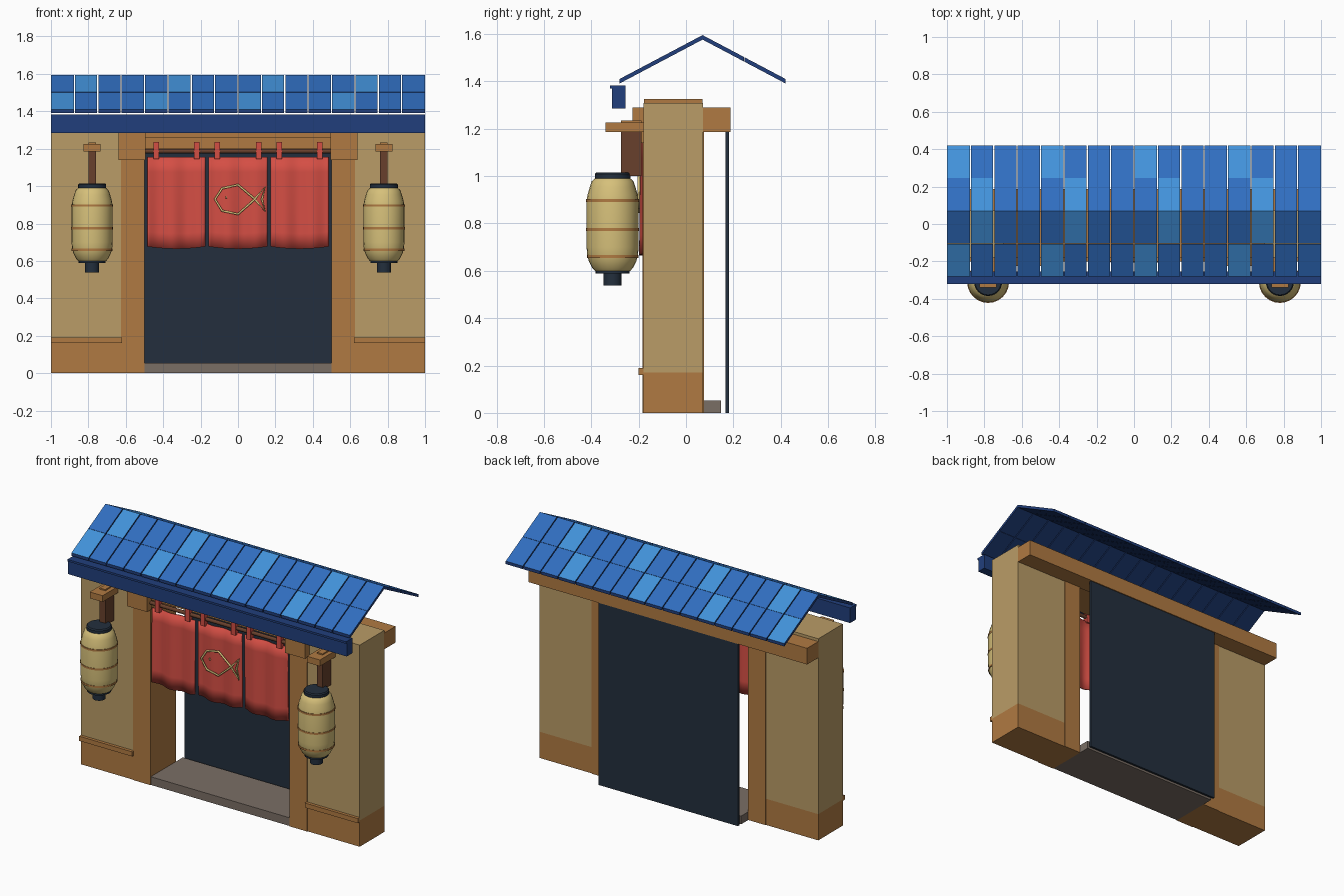
import bpy, bmesh, math
from mathutils import Vector

if "Cube" in bpy.data.objects:
    bpy.data.objects.remove(bpy.data.objects["Cube"])


def mat(name, r, g, b):
    lin = [((c / 255 + 0.055) / 1.055) ** 2.4 if c > 10 else c / 255 / 12.92 for c in (r, g, b)]
    m = bpy.data.materials.new(name)
    m.diffuse_color = (*lin, 1)
    m.use_nodes = True
    m.node_tree.nodes["Principled BSDF"].inputs["Base Color"].default_value = m.diffuse_color
    return m


PLASTER = mat("plaster", 186, 156, 103)
WOOD = mat("warm_wood", 176, 122, 66)
DARKWOOD = mat("dark_wood", 104, 64, 44)
RED = mat("red_cloth", 212, 78, 68)
SLATE = mat("dark_slate", 35, 47, 61)
PAPER = mat("lantern_paper", 214, 192, 122)
BLUE = mat("tile_blue", 48, 110, 192)
LIGHT = mat("tile_light_blue", 66, 146, 218)
NAVY = mat("navy", 33, 63, 124)
STONE = mat("stone", 122, 110, 101)


def finish(name, bm, mats):
    bmesh.ops.recalc_face_normals(bm, faces=bm.faces)
    me = bpy.data.meshes.new(name)
    bm.to_mesh(me)
    bm.free()
    for m in mats:
        me.materials.append(m)
    ob = bpy.data.objects.new(name, me)
    bpy.context.collection.objects.link(ob)
    return ob


def smooth(ob, angle=35):
    bpy.ops.object.select_all(action='DESELECT')
    ob.select_set(True)
    bpy.context.view_layer.objects.active = ob
    bpy.ops.object.shade_smooth_by_angle(angle=math.radians(angle))


def prism(bm, profile, x0, x1):
    """Extrude a y-z profile along x."""
    a = [bm.verts.new((x0, y, z)) for y, z in profile]
    b = [bm.verts.new((x1, y, z)) for y, z in profile]
    n = len(a)
    faces = [bm.faces.new(a), bm.faces.new(b[::-1])]
    for i in range(n):
        j = (i + 1) % n
        faces.append(bm.faces.new((a[i], b[i], b[j], a[j])))
    return faces


def box(name, m, x0, x1, y0, y1, z0, z1):
    bm = bmesh.new()
    prism(bm, [(y0, z0), (y1, z0), (y1, z1), (y0, z1)], x0, x1)
    return finish(name, bm, [m])


def box_pair(name, m, x0, x1, *rest):
    box(name + "_right", m, x0, x1, *rest)
    box(name + "_left", m, -x1, -x0, *rest)


# Walls, posts and trim on both sides
box_pair("wall", PLASTER, 0.62, 1, -0.18, 0.072, 0.17, 1.308)
box_pair("wall_base", WOOD, 0.62, 1, -0.18, 0.072, 0, 0.17)
box_pair("base_trim", WOOD, 0.62, 1, -0.2, -0.178, 0.16, 0.19)
box_pair("door_post", WOOD, 0.5, 0.625, -0.184, 0.076, 0, 1.29)
box_pair("corner_block", WOOD, 0.495, 0.64, -0.225, -0.18, 1.14, 1.29)

# Beams, back panel and doorstep
box("header_beam", WOOD, -0.7, 0.7, -0.178, 0.07, 1.2, 1.325)
box("header_lip", WOOD, -0.5, 0.5, -0.2, -0.178, 1.26, 1.29)
box("back_beam", WOOD, -1, 1, 0.068, 0.187, 1.185, 1.29)
box("back_panel", SLATE, -0.5, 0.5, 0.167, 0.181, 0, 1.185)
box("doorstep", STONE, -0.5, 0.5, -0.18, 0.148, 0, 0.053)

# Gutter with a small front lip
bm = bmesh.new()
prism(bm, [(-0.313, 1.285), (-0.255, 1.285), (-0.255, 1.383), (-0.32, 1.383),
           (-0.32, 1.37), (-0.313, 1.37)], -1, 1)
finish("gutter", bm, [NAVY])

# Gable roof: separate tiles, two rows per slope, lighter ones in a diagonal rhythm
bm = bmesh.new()
COLS, GAP, THICK = 16, 0.003, 0.019
W = 2 / COLS
for side in (-1, 1):
    for row in range(2):
        for col in range(COLS):
            t0, t1 = row / 2, (row + 1) / 2 - (0.004 if row == 0 else 0)
            (ya, za), (yb, zb) = [(0.07 + side * 0.35 * (1 - t), 1.41 + 0.185 * t) for t in (t0, t1)]
            faces = prism(bm, [(ya, za), (yb, zb), (yb, zb - THICK), (ya, za - THICK)],
                          -1 + col * W + (GAP if col else 0),
                          -1 + (col + 1) * W - (GAP if col < COLS - 1 else 0))
            faces[2].material_index = 2 if (col - row) % 4 == 0 else 1
finish("roof_tiles", bm, [NAVY, BLUE, LIGHT])


# Curtain panels with soft folds
def fold(x):
    return -0.184 + 0.010 * math.sin(x * 42 + 0.6)


for name, x0, x1 in (("left", -0.485, -0.175), ("middle", -0.157, 0.157), ("right", 0.175, 0.485)):
    bm = bmesh.new()
    N, M = 28, 6
    grid = []
    for j in range(M + 1):
        v = j / M
        line = []
        for i in range(N + 1):
            u = i / N
            x = x0 + (x1 - x0) * u
            low = 0.665 + 0.012 * (2 * u - 1) ** 2
            y = -0.184 + (fold(x) + 0.184) * (1 - 0.5 * v)
            line.append(bm.verts.new((x, y, low + (1.157 - low) * v)))
        grid.append(line)
    for j in range(M):
        for i in range(N):
            bm.faces.new((grid[j][i], grid[j][i + 1], grid[j + 1][i + 1], grid[j + 1][i]))
    ob = finish("curtain_" + name, bm, [RED])
    sol = ob.modifiers.new("thickness", 'SOLIDIFY')
    sol.thickness, sol.offset = 0.008, 0
    smooth(ob)
for x in (0.11, 0.22, 0.437):
    box_pair("curtain_tab", RED, x - 0.015, x + 0.015, -0.206, -0.172, 1.145, 1.235)


def lathe(name, profile, mats, cx, cy, seg=24, rule=None):
    """Turn an (r, z) profile around a vertical axis."""
    bm = bmesh.new()
    rings = [[bm.verts.new((cx + r * math.cos(2 * math.pi * k / seg),
                            cy + r * math.sin(2 * math.pi * k / seg), z)) for k in range(seg)]
             for r, z in profile]
    for a, b in zip(rings, rings[1:]):
        for k in range(seg):
            bm.faces.new((a[k], a[(k + 1) % seg], b[(k + 1) % seg], b[k]))
    bm.faces.new(rings[0])
    bm.faces.new(rings[-1])
    ob = finish(name, bm, mats)
    smooth(ob)
    return ob


# Curtain rod
rod = lathe("curtain_rod", [(0.012, -0.5), (0.012, 0.5)], [DARKWOOD], 0, 0, 12)
rod.rotation_euler = (0, math.pi / 2, 0)
rod.location = (0, -0.187, 1.187)


# Fish emblem outline on the middle curtain
def outline(name, pts, closed=False):
    cu = bpy.data.curves.new(name, 'CURVE')
    cu.dimensions = '3D'
    cu.bevel_depth, cu.bevel_resolution = 0.0065, 1
    sp = cu.splines.new('POLY')
    sp.points.add(len(pts) - 1)
    for p, (x, z) in zip(sp.points, pts):
        p.co = (x, -0.199, z, 1)
    sp.use_cyclic_u = closed
    cu.materials.append(PAPER)
    bpy.context.collection.objects.link(bpy.data.objects.new(name, cu))


outline("fish_outline", [(-0.123, 0.93), (-0.085, 0.988), (0, 1.007), (0.085, 0.935), (0.145, 0.865),
                         (0.128, 0.93), (0.145, 0.995), (0.085, 0.925), (0, 0.85), (-0.085, 0.868)], True)
outline("fish_eye", [(-0.067, 0.94), (-0.059, 0.94)])

# Hanging lanterns and their brackets
for label, s in (("left", -1), ("right", 1)):
    cx, cy = s * 0.78, -0.31
    lathe("lantern_body_" + label,
          [(0.075, 0.6), (0.086, 0.612), (0.1, 0.64), (0.107, 0.665), (0.11, 0.7), (0.11, 0.89),
           (0.106, 0.92), (0.096, 0.955), (0.088, 0.978), (0.075, 0.99)], [PAPER], cx, cy)
    for z, r in ((0.66, 0.109), (0.775, 0.112), (0.897, 0.112)):
        lathe("lantern_ring_" + label, [(r - 0.012, z - 0.006), (r, z - 0.006), (r, z + 0.006),
                                        (r - 0.012, z + 0.006)], [WOOD], cx, cy)
    lathe("lantern_cap_" + label, [(0.075, 0.98), (0.075, 1.008), (0.069, 1.015)], [SLATE], cx, cy)
    lathe("lantern_foot_" + label, [(0.038, 0.538), (0.038, 0.588), (0.072, 0.588), (0.072, 0.612)],
          [SLATE], cx, cy)
    box("lantern_arm_" + label, WOOD, cx - 0.046, cx + 0.046, -0.34, -0.178, 1.185, 1.226)
    box("lantern_hanger_" + label, DARKWOOD, cx - 0.02, cx + 0.02, -0.275, -0.188, 1.0, 1.185)
    box("arm_peg_" + label, WOOD, cx - 0.02, cx + 0.02, -0.275, -0.188, 1.22, 1.234)
